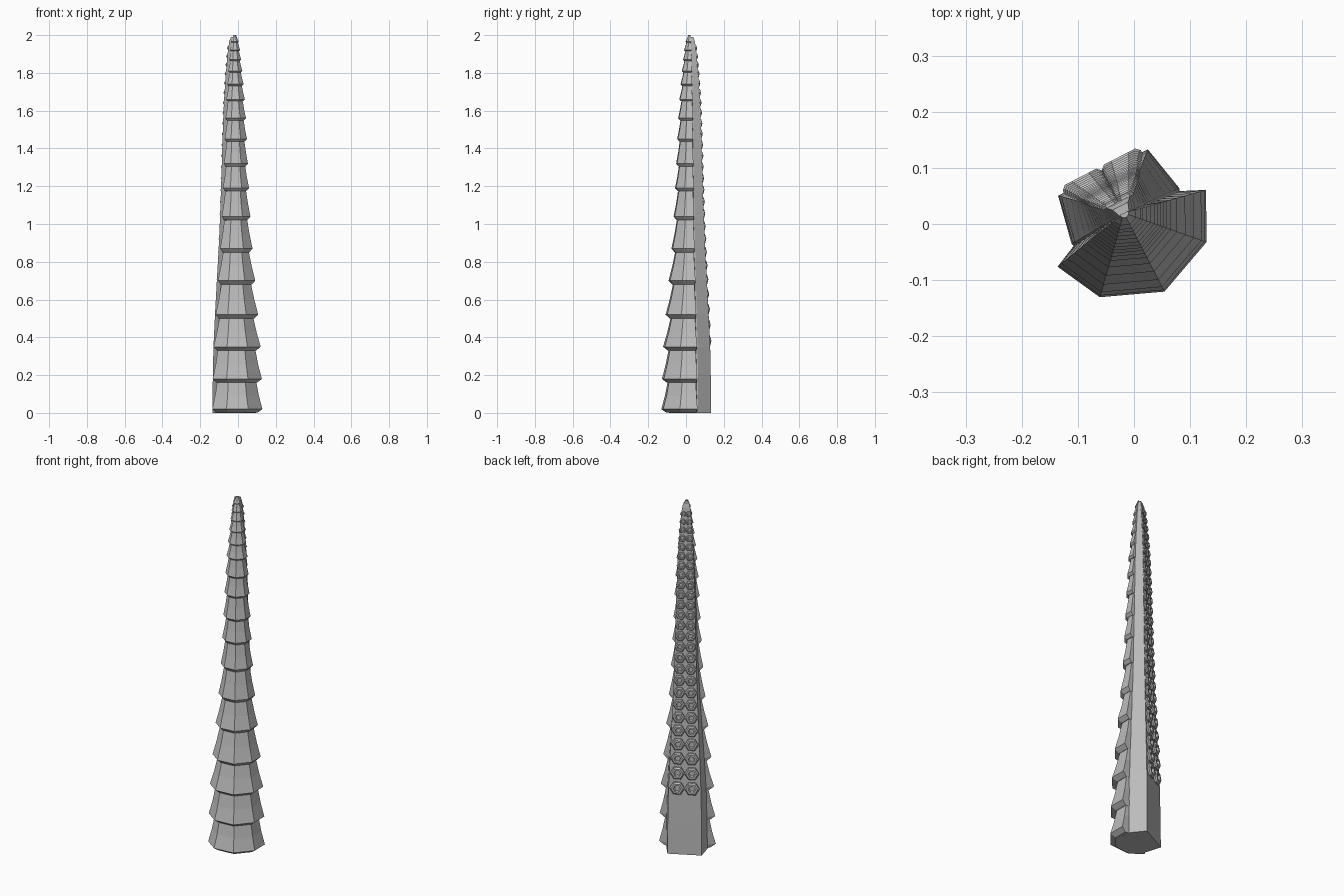
import bpy, bmesh, math
from mathutils import Vector

cube = bpy.data.objects.get("Cube")
if cube:
    bpy.data.objects.remove(cube)

# One grey skin colour
skin = bpy.data.materials.new("grey_skin")
skin.use_nodes = True
GREY = (0.5, 0.5, 0.5, 1)
skin.diffuse_color = GREY
skin.node_tree.nodes["Principled BSDF"].inputs["Base Color"].default_value = GREY

# Taper: height of each scale's lower rim and its size relative to the base
TAPER = [(0.02, 1), (0.18, .98), (0.35, .94), (0.52, .85), (0.70, .745), (0.87, .645),
         (1.04, .57), (1.19, .52), (1.32, .48), (1.45, .445), (1.56, .41), (1.66, .37),
         (1.74, .325), (1.81, .28), (1.87, .235), (1.92, .2), (1.965, .15), (2.0, .07)]
AXIS_N = 0.026                           # depth of the tip in the local section
BACK = Vector((-0.46, 0.89, 0)).normalized()   # direction the suckers face
SIDE = Vector((BACK.y, -BACK.x, 0))
CENTRE = SIDE * -0.007


def size_at(z):
    if z <= TAPER[0][0]:
        return 1.0
    for (z0, s0), (z1, s1) in zip(TAPER, TAPER[1:]):
        if z <= z1:
            return s0 + (s1 - s0) * (z - z0) / (z1 - z0)
    return TAPER[-1][1]


def place(t, n, z, s=1.0):
    """Local section point, shrunk towards the tip axis, to model space."""
    n = AXIS_N + (n - AXIS_N) * s
    return CENTRE + SIDE * t * s + BACK * n + Vector((0, 0, z))


def finish(bm, name):
    bmesh.ops.recalc_face_normals(bm, faces=bm.faces)
    mesh = bpy.data.meshes.new(name)
    bm.to_mesh(mesh)
    bm.free()
    mesh.materials.append(skin)
    obj = bpy.data.objects.new(name, mesh)
    bpy.context.collection.objects.link(obj)
    return obj


def skin_rings(bm, rings, closed):
    """Bridge successive rows of points with quads."""
    rows = [[bm.verts.new(p) for p in ring] for ring in rings]
    for a, b in zip(rows, rows[1:]):
        for i in range(len(a) if closed else len(a) - 1):
            j = (i + 1) % len(a)
            bm.faces.new((a[i], a[j], b[j], b[i]))
    return rows


def mirrored(half):
    """Full section from a half that ends on the centre line."""
    return half + [(-t, n) for t, n in reversed(half[:-1])]


# Core body with a flat back panel
def body_ring(z):
    s = size_at(z)
    panel = s ** 0.75
    ring = [place(.09, .107, z, panel)]
    ring += [place(t, n, z, s) for t, n in mirrored([(.108, .02), (.085, -.055), (0, -.09)])]
    return ring + [place(-.09, .107, z, panel)]


bm = bmesh.new()
rows = skin_rings(bm, [body_ring(z) for z in [0] + [z for z, s in TAPER[:-1]] + [1.99]], True)
bm.faces.new(rows[0])
bm.faces.new(rows[-1])
finish(bm, "core_body")

# Overlapping armour scales round the front and sides
RIM = mirrored([(.149, -.005), (.107, -.088), (0, -.132)])
INNER = (.095, .02)


def scale_row(z, s, inset):
    ring = [place(t, n, z, s * inset) for t, n in RIM]
    t, n = INNER
    return [place(t, n, z, s)] + ring + [place(-t, n, z, s)]


for i, ((z, s), (z_next, s_next)) in enumerate(zip(TAPER, TAPER[1:])):
    gap = z_next - z
    last = i == len(TAPER) - 2
    top = z_next if last else z_next - 0.12 * gap
    mid = z + 0.45 * gap
    bm = bmesh.new()
    rows = skin_rings(bm, [
        scale_row(z - 0.12 * gap, s, 0.82),
        scale_row(z, s, 1.0),
        scale_row(mid, size_at(mid), 0.88),
        scale_row(top, s_next, 0.8),
    ], False)
    bm.faces.new(rows[-1])
    bm.faces.new(rows[0])
    finish(bm, f"armour_scale_{i + 1}")

# Two columns of hexagonal suckers along the back panel
bm = bmesh.new()
z = 0.38
while z < 1.96:
    s = size_at(z)
    panel = s ** 0.75
    spacing = 0.03 + 0.06 * s
    r = min(0.5 * spacing, 0.041 * s ** 0.55)
    depth = 0.017 * s ** 0.6
    for sign in (-1, 1):
        base = place(0, .107, z, panel) + SIDE * sign * 0.041 * s ** 0.6
        # rings: foot, outer shoulder, rim, mouth, pit
        profile = [(1, -.3), (1, .55), (.8, 1), (.5, 1), (.38, .3)]
        rings = []
        for radius, out in profile:
            rings.append([base + BACK * depth * out
                          + SIDE * r * radius * math.cos(k * math.pi / 3)
                          + Vector((0, 0, r * radius * math.sin(k * math.pi / 3)))
                          for k in range(6)])
        rows = skin_rings(bm, rings, True)
        bm.faces.new(rows[0])
        bm.faces.new(rows[-1])
    z += spacing
finish(bm, "suckers")
